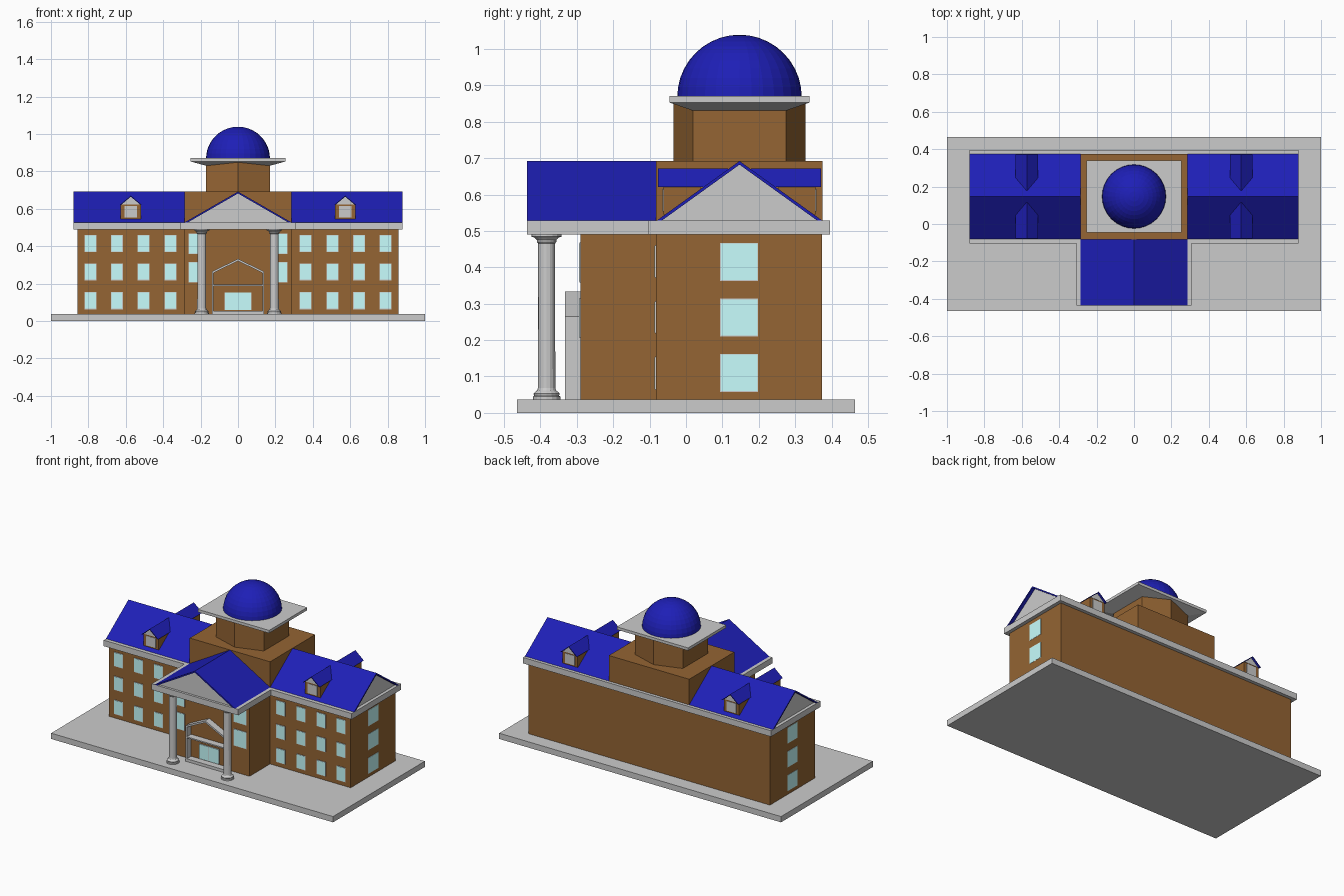
import bpy, bmesh, math

if "Cube" in bpy.data.objects:
    bpy.data.objects.remove(bpy.data.objects["Cube"])


def material(name, rgb):
    m = bpy.data.materials.new(name)
    m.diffuse_color = (*rgb, 1)
    m.use_nodes = True
    m.node_tree.nodes["Principled BSDF"].inputs["Base Color"].default_value = m.diffuse_color
    return m


BRICK = material("brick", (0.297, 0.128, 0.033))
BLUE = material("roof_blue", (0.0127, 0.0135, 0.47))
GLASS = material("glass", (0.578, 1.0, 1.0))
YC = 0.147  # ridge line and dome centre


def finish(name, bm, mat=None):
    bmesh.ops.recalc_face_normals(bm, faces=bm.faces)
    me = bpy.data.meshes.new(name)
    bm.to_mesh(me)
    bm.free()
    if mat:
        me.materials.append(mat)
    ob = bpy.data.objects.new(name, me)
    bpy.context.collection.objects.link(ob)
    return ob


def prism(name, axis, pts, a, b, mat=None):
    """Extrude a 2D profile along an axis from a to b."""
    place = {"x": lambda p, t: (t, p[0], p[1]),
             "y": lambda p, t: (p[0], t, p[1]),
             "z": lambda p, t: (p[0], p[1], t)}[axis]
    bm = bmesh.new()
    lo = [bm.verts.new(place(p, a)) for p in pts]
    hi = [bm.verts.new(place(p, b)) for p in pts]
    bm.faces.new(lo)
    bm.faces.new(hi)
    n = len(pts)
    for i in range(n):
        j = (i + 1) % n
        bm.faces.new((lo[i], lo[j], hi[j], hi[i]))
    return finish(name, bm, mat)


def box(name, x0, x1, y0, y1, z0, z1, mat=None):
    return prism(name, "z", [(x0, y0), (x1, y0), (x1, y1), (x0, y1)], z0, z1, mat)


def chevron(c, half, z0, z1, t):
    """Gable roof profile: outer slopes with a thin inner offset."""
    k = t * half / (z1 - z0)
    return [(c - half, z0), (c, z1), (c + half, z0),
            (c + half - k, z0), (c, z1 - t), (c - half + k, z0)]


def gable(c, half, z0, z1, t):
    k = t * half / (z1 - z0)
    return [(c - half + k, z0), (c + half - k, z0), (c, z1 - t)]


def front_window(name, x, y, w, z0, z1):
    f = 0.003
    box(name + "_frame", x - w / 2 - f, x + w / 2 + f, y - 0.003, y + 0.005, z0 - f, z1 + f)
    box(name + "_glass", x - w / 2, x + w / 2, y - 0.004, y + 0.005, z0, z1, GLASS)


# ground slab, walls and central block
box("base_slab", -1, 1, -0.465, 0.465, 0, 0.037)
box("main_walls", -0.857, 0.857, -0.082, 0.373, 0.037, 0.495, BRICK)
box("entrance_walls", -0.285, 0.285, -0.29, 0.1, 0.037, 0.495, BRICK)
box("central_block", -0.285, 0.285, -0.082, 0.375, 0.5, 0.692, BRICK)

# cornice, T-shaped
prism("cornice", "z", [(-0.88, -0.105), (-0.307, -0.105), (-0.307, -0.437), (0.307, -0.437),
                       (0.307, -0.105), (0.88, -0.105), (0.88, 0.395), (-0.88, 0.395)], 0.49, 0.528)

# portico roof and pediment
prism("portico_roof", "y", chevron(0, 0.285, 0.528, 0.692, 0.01), -0.437, -0.082, BLUE)
prism("portico_pediment", "y", gable(0, 0.285, 0.528, 0.692, 0.01), -0.422, -0.09)

# floors of windows
ROWS = [(0.066, 0.152), (0.221, 0.304), (0.373, 0.458)]

for s, side in ((-1, "left"), (1, "right")):
    # wing roof with recessed gable end
    prism(f"{side}_wing_roof", "x", chevron(YC, 0.228, 0.528, 0.692, 0.01),
          s * 0.285, s * 0.88, BLUE)
    prism(f"{side}_wing_gable", "x", gable(YC, 0.228, 0.528, 0.692, 0.01),
          s * 0.285, s * 0.86)

    # wing windows
    for r, (z0, z1) in enumerate(ROWS):
        for c, x in enumerate((0.361, 0.505, 0.648, 0.789)):
            front_window(f"{side}_window_{r}_{c}", s * x, -0.082, 0.058, z0, z1)
        zm = (0.11, 0.262, 0.415)[r]
        box(f"{side}_end_window_{r}_frame", s * 0.85, s * 0.8577, 0.094, 0.198,
            zm - 0.052, zm + 0.052)
        box(f"{side}_end_window_{r}_glass", s * 0.85, s * 0.8585, 0.096, 0.196,
            zm - 0.05, zm + 0.05, GLASS)
    for r, (z0, z1) in enumerate(((0.209, 0.312), (0.361, 0.465))):
        front_window(f"{side}_entrance_window_{r}", s * 0.219, -0.29, 0.085, z0, z1)

    # dormers, front and back
    for back in (False, True):
        def fy(y):
            return 2 * YC - y if back else y
        n = f"{side}_{'back' if back else 'front'}_dormer"
        x = s * 0.573
        box(n + "_walls", x - 0.054, x + 0.054, fy(-0.062), fy(0.04), 0.545, 0.625, BRICK)
        prism(n + "_gable", "y", gable(x, 0.06, 0.622, 0.671, 0.006), fy(-0.064), fy(0.08))
        prism(n + "_roof", "y", chevron(x, 0.06, 0.62, 0.671, 0.006), fy(-0.077), fy(0.115), BLUE)
        box(n + "_window", x - 0.034, x + 0.034, fy(-0.065), fy(-0.055), 0.553, 0.615)

    # column turned from a profile
    bm = bmesh.new()
    prof = [(0.038, 0.036), (0.038, 0.045), (0.034, 0.047), (0.036, 0.053), (0.031, 0.058),
            (0.026, 0.062), (0.024, 0.068), (0.023, 0.465), (0.027, 0.47), (0.027, 0.475),
            (0.034, 0.482), (0.041, 0.484), (0.041, 0.492)]
    N = 16
    rings = [[bm.verts.new((s * 0.194 + r * math.cos(2 * math.pi * i / N),
                            -0.383 + r * math.sin(2 * math.pi * i / N), z))
              for i in range(N)] for r, z in prof]
    for a, b in zip(rings, rings[1:]):
        for i in range(N):
            j = (i + 1) % N
            bm.faces.new((a[i], a[j], b[j], b[i]))
    bm.faces.new(rings[0])
    bm.faces.new(rings[-1])
    finish(f"{side}_column", bm)

    # door leaf
    box(f"{side}_door_glass", s * 0.001, s * 0.069, -0.297, -0.285, 0.06, 0.152, GLASS)

# entrance porch: hollow gabled shell, cross bar, door frame and step
prism("porch_shell", "y", [(-0.14, 0.037), (-0.14, 0.265), (0, 0.333), (0.14, 0.265),
                           (0.14, 0.037), (0.13, 0.037), (0.13, 0.258), (0, 0.321),
                           (-0.13, 0.258), (-0.13, 0.037)], -0.333, -0.288)
box("porch_bar", -0.135, 0.135, -0.333, -0.288, 0.188, 0.196)
box("door_frame", -0.071, 0.071, -0.295, -0.285, 0.058, 0.154)
box("porch_step", -0.135, 0.135, -0.333, -0.288, 0.036, 0.055)

# six-sided drum below the dome
prism("dome_drum", "z", [(0, YC - 0.182), (0.17, YC - 0.128), (0.17, YC + 0.128),
                         (0, YC + 0.182), (-0.17, YC + 0.128), (-0.17, YC - 0.128)],
      0.685, 0.852, BRICK)

# plate with sloping underside
bm = bmesh.new()
layers = [[bm.verts.new((sx * hx, YC + sy * hy, z))
           for sx, sy in ((-1, -1), (1, -1), (1, 1), (-1, 1))]
          for hx, hy, z in ((0.165, 0.124, 0.829), (0.253, 0.193, 0.853), (0.253, 0.193, 0.871))]
for a, b in zip(layers, layers[1:]):
    for i in range(4):
        j = (i + 1) % 4
        bm.faces.new((a[i], a[j], b[j], b[i]))
bm.faces.new(layers[0])
bm.faces.new(layers[-1])
finish("dome_plate", bm)

# half-sphere dome
bm = bmesh.new()
bmesh.ops.create_uvsphere(bm, u_segments=32, v_segments=20, radius=0.171)
bmesh.ops.bisect_plane(bm, geom=bm.verts[:] + bm.edges[:] + bm.faces[:], dist=1e-5,
                       plane_co=(0, 0, 0), plane_no=(0, 0, -1), clear_outer=True)
bmesh.ops.holes_fill(bm, edges=[e for e in bm.edges if e.is_boundary])
bmesh.ops.translate(bm, verts=bm.verts, vec=(0, YC, 0.868))
finish("dome", bm, BLUE)
